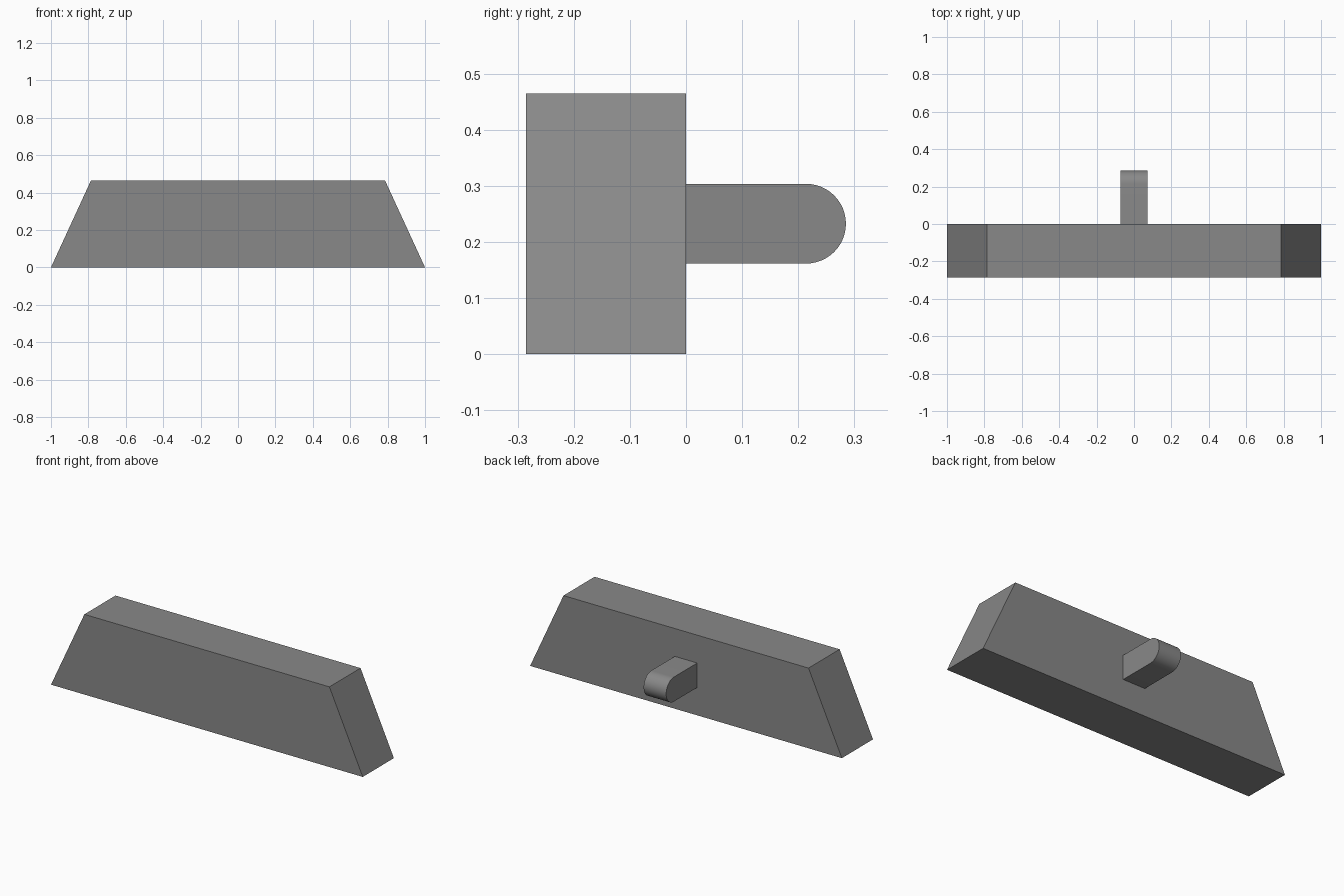
import bpy, bmesh
from math import sin, cos, pi, radians
from mathutils import Vector

if "Cube" in bpy.data.objects:
    bpy.data.objects.remove(bpy.data.objects["Cube"])

# Dark grey finish shared by both parts
dark_grey = bpy.data.materials.new("dark_grey")
dark_grey.diffuse_color = (0.25, 0.25, 0.25, 1)
dark_grey.use_nodes = True
dark_grey.node_tree.nodes["Principled BSDF"].inputs["Base Color"].default_value = dark_grey.diffuse_color


def prism(name, profile, push):
    """Extrude a closed profile of 3D points along the push vector."""
    bm = bmesh.new()
    face = bm.faces.new([bm.verts.new(p) for p in profile])
    ext = bmesh.ops.extrude_face_region(bm, geom=[face], use_keep_orig=True)
    verts = [g for g in ext["geom"] if isinstance(g, bmesh.types.BMVert)]
    bmesh.ops.translate(bm, verts=verts, vec=Vector(push))
    bmesh.ops.recalc_face_normals(bm, faces=bm.faces)
    mesh = bpy.data.meshes.new(name)
    bm.to_mesh(mesh)
    bm.free()
    mesh.materials.append(dark_grey)
    obj = bpy.data.objects.new(name, mesh)
    bpy.context.collection.objects.link(obj)
    return obj


DEPTH = 0.285
HEIGHT = 0.465

# Trapezoidal block, front half of the model
prism("tapered_block",
      [(-1, -DEPTH, 0), (1, -DEPTH, 0), (0.786, -DEPTH, HEIGHT), (-0.786, -DEPTH, HEIGHT)],
      (0, DEPTH, 0))

# Peg with a half-round end, set slightly into the back face
R, HALF_W, STEPS = 0.071, 0.072, 24
cy, cz = DEPTH - R, HEIGHT / 2
arc = [(-HALF_W, cy + R * cos(a), cz + R * sin(a))
       for a in (-pi / 2 + pi * i / STEPS for i in range(STEPS + 1))]
peg = prism("rounded_peg",
            arc + [(-HALF_W, -0.01, cz + R), (-HALF_W, -0.01, cz - R)],
            (2 * HALF_W, 0, 0))
bpy.context.view_layer.objects.active = peg
peg.select_set(True)
bpy.ops.object.shade_smooth_by_angle(angle=radians(30))
